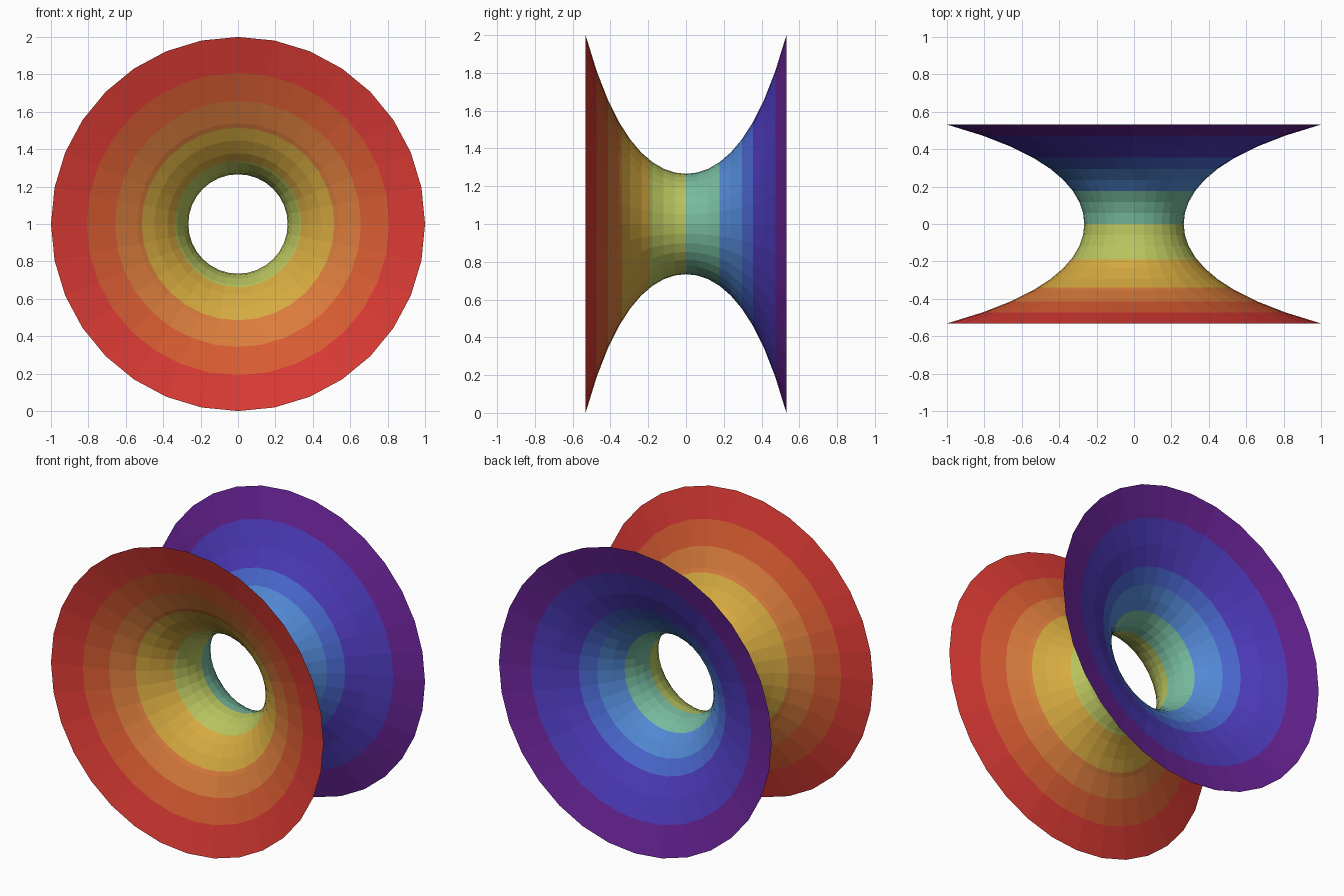
import bpy
import bmesh
from math import cos, sin, cosh, pi

cube = bpy.data.objects.get("Cube")
if cube:
    bpy.data.objects.remove(cube, do_unlink=True)

SEGMENTS = 32
ROWS = 18
REACH = 2.0
WAIST = 1 / cosh(REACH)

# Colour bands from front to back: name, sRGB colour, rear limit in waist units
BANDS = [
    ("red", "DA3A34", -1.778),
    ("red_orange", "D85C32", -1.556),
    ("orange", "DA7C3C", -1.275),
    ("yellow", "D6AA40", -0.715),
    ("yellow_green", "B8C45E", 0),
    ("teal", "76BA9E", 0.667),
    ("light_blue", "5288D4", 1.111),
    ("blue", "4A68D0", 1.333),
    ("indigo", "503CC0", 1.778),
    ("purple", "6A2498", REACH),
]


def linear(hex_colour):
    values = [int(hex_colour[i:i + 2], 16) / 255 for i in (0, 2, 4)]
    return [v / 12.92 if v < 0.04 else ((v + 0.055) / 1.055) ** 2.4 for v in values] + [1]


def make_material(name, hex_colour):
    mat = bpy.data.materials.new(name)
    mat.use_nodes = True
    colour = linear(hex_colour)
    mat.diffuse_color = colour
    shader = mat.node_tree.nodes["Principled BSDF"]
    shader.inputs["Base Color"].default_value = colour
    shader.inputs["Roughness"].default_value = 0.8
    return mat


def radius(v):
    """Radius on the faceted catenary profile at station v."""
    step = 2 * REACH / ROWS
    row = min(int((v + REACH) / step + 1e-6), ROWS - 1)
    start = row * step - REACH
    t = (v - start) / step
    return WAIST * ((1 - t) * cosh(start) + t * cosh(start + step))


# Even profile stations plus the two colour edges that fall between them
stations = [REACH * (2 * i / ROWS - 1) for i in range(ROWS + 1)]
stations = sorted(stations + [BANDS[2][2], BANDS[3][2]])

# Flared tube: rings around the y axis, bridged row by row
bm = bmesh.new()
rings = []
for v in stations:
    r = radius(v)
    angles = [2 * pi * k / SEGMENTS for k in range(SEGMENTS)]
    rings.append([bm.verts.new((r * cos(a), WAIST * v, 1 + r * sin(a))) for a in angles])

for i in range(len(rings) - 1):
    middle = (stations[i] + stations[i + 1]) / 2
    band = next(n for n, b in enumerate(BANDS) if middle < b[2])
    for k in range(SEGMENTS):
        n = (k + 1) % SEGMENTS
        face = bm.faces.new((rings[i][k], rings[i + 1][k], rings[i + 1][n], rings[i][n]))
        face.material_index = band

# Point the normals away from the axis
bm.normal_update()
for face in bm.faces:
    c = face.calc_center_median()
    if face.normal.x * c.x + face.normal.z * (c.z - 1) < 0:
        face.normal_flip()

mesh = bpy.data.meshes.new("flared_tube")
bm.to_mesh(mesh)
bm.free()
for name, hex_colour, _ in BANDS:
    mesh.materials.append(make_material(name, hex_colour))
tube = bpy.data.objects.new("flared_tube", mesh)
bpy.context.collection.objects.link(tube)
